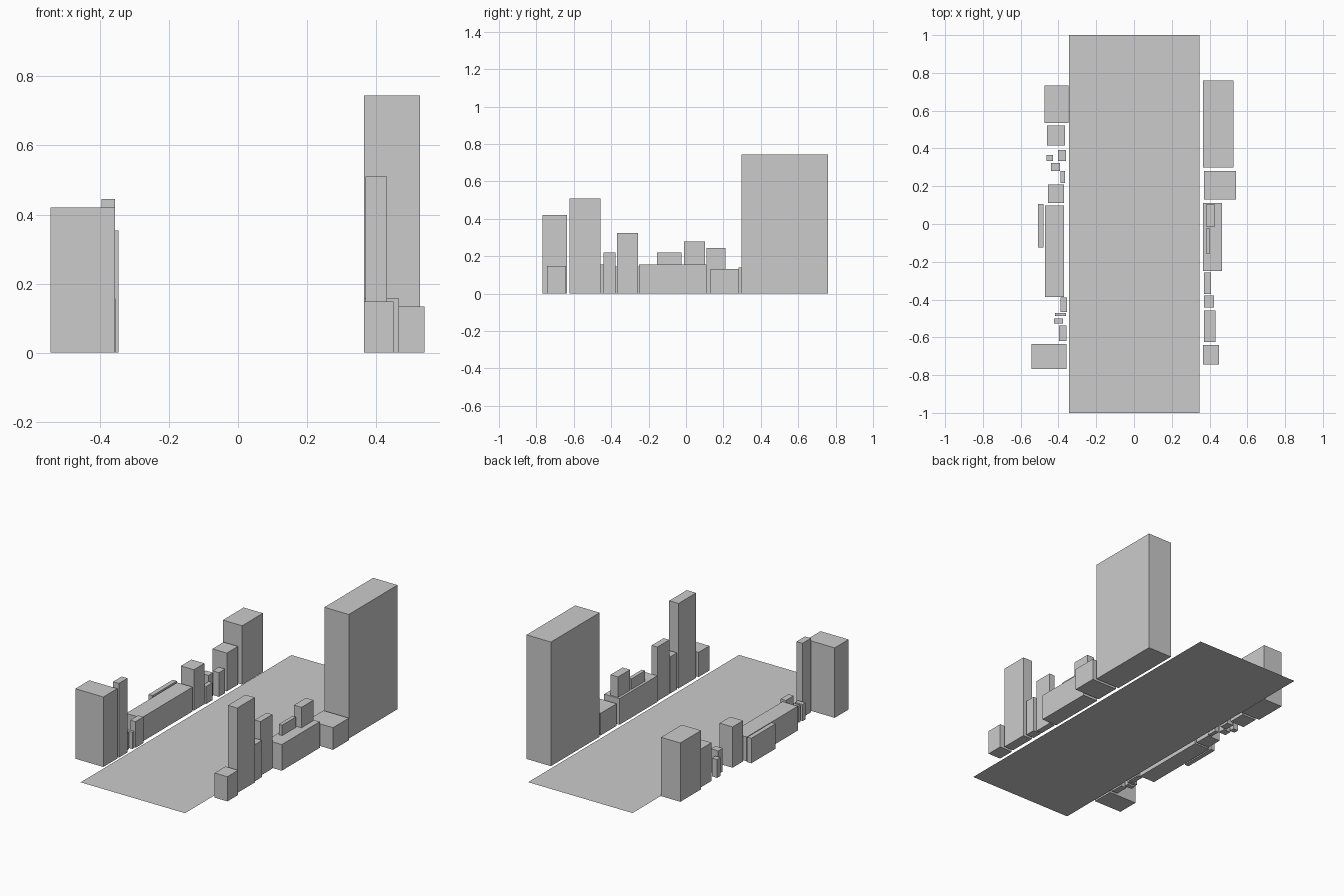
import bpy


def block(name, x0, x1, y0, y1, top, base=0.0):
    """Axis-aligned box between the given limits."""
    bpy.ops.mesh.primitive_cube_add(size=1, location=((x0 + x1) / 2, (y0 + y1) / 2, (base + top) / 2))
    ob = bpy.context.object
    ob.name = name
    ob.scale = (x1 - x0, y1 - y0, top - base)
    bpy.ops.object.transform_apply(location=False, rotation=False, scale=True)


def slab(name, x0, x1, y0, y1):
    """Flat ground panel at z = 0."""
    bpy.ops.mesh.primitive_plane_add(size=1, location=((x0 + x1) / 2, (y0 + y1) / 2, 0))
    ob = bpy.context.object
    ob.name = name
    ob.scale = (x1 - x0, y1 - y0, 1)
    bpy.ops.object.transform_apply(location=False, rotation=False, scale=True)


# Ground: middle field with an apron at each end
slab("front_apron", -0.345, 0.348, -1.0, -0.648)
slab("main_field", -0.345, 0.348, -0.648, 0.737)
slab("back_apron", -0.345, 0.348, 0.737, 1.0)

# Right row, back to front
block("right_tower", 0.365, 0.527, 0.298, 0.76, 0.745)
block("right_low_block", 0.37, 0.54, 0.13, 0.281, 0.133)
block("right_long_hall", 0.365, 0.466, -0.25, 0.11, 0.157)
block("roof_box_tall", 0.38, 0.43, -0.012, 0.102, 0.28, 0.157)
block("roof_box_narrow", 0.38, 0.402, -0.155, -0.025, 0.22, 0.157)
block("right_mid_block", 0.37, 0.408, -0.37, -0.257, 0.325)
block("right_small_block", 0.37, 0.424, -0.442, -0.378, 0.22)
block("right_slim_tower", 0.37, 0.432, -0.624, -0.458, 0.51)
block("right_front_block", 0.365, 0.45, -0.743, -0.641, 0.148)

# Left row, back to front
block("left_back_tower", -0.475, -0.347, 0.535, 0.732, 0.353)
block("left_back_block", -0.46, -0.365, 0.415, 0.521, 0.23)
block("left_hut_a", -0.402, -0.36, 0.333, 0.392, 0.145)
block("left_hut_b", -0.462, -0.428, 0.333, 0.365, 0.11)
block("left_hut_c", -0.44, -0.392, 0.28, 0.323, 0.14)
block("left_hut_d", -0.39, -0.364, 0.218, 0.28, 0.105)
block("left_mid_block", -0.456, -0.37, 0.11, 0.21, 0.245)
block("left_long_hall", -0.472, -0.37, -0.387, 0.098, 0.146)
block("left_rear_strip", -0.507, -0.48, -0.125, 0.105, 0.15)
block("left_hut_e", -0.39, -0.355, -0.465, -0.39, 0.157)
block("left_hut_f", -0.418, -0.36, -0.487, -0.47, 0.10)
block("left_hut_g", -0.424, -0.375, -0.528, -0.5, 0.10)
block("left_slim_tower", -0.396, -0.357, -0.619, -0.538, 0.445)
block("left_front_tower", -0.543, -0.357, -0.767, -0.635, 0.42)
